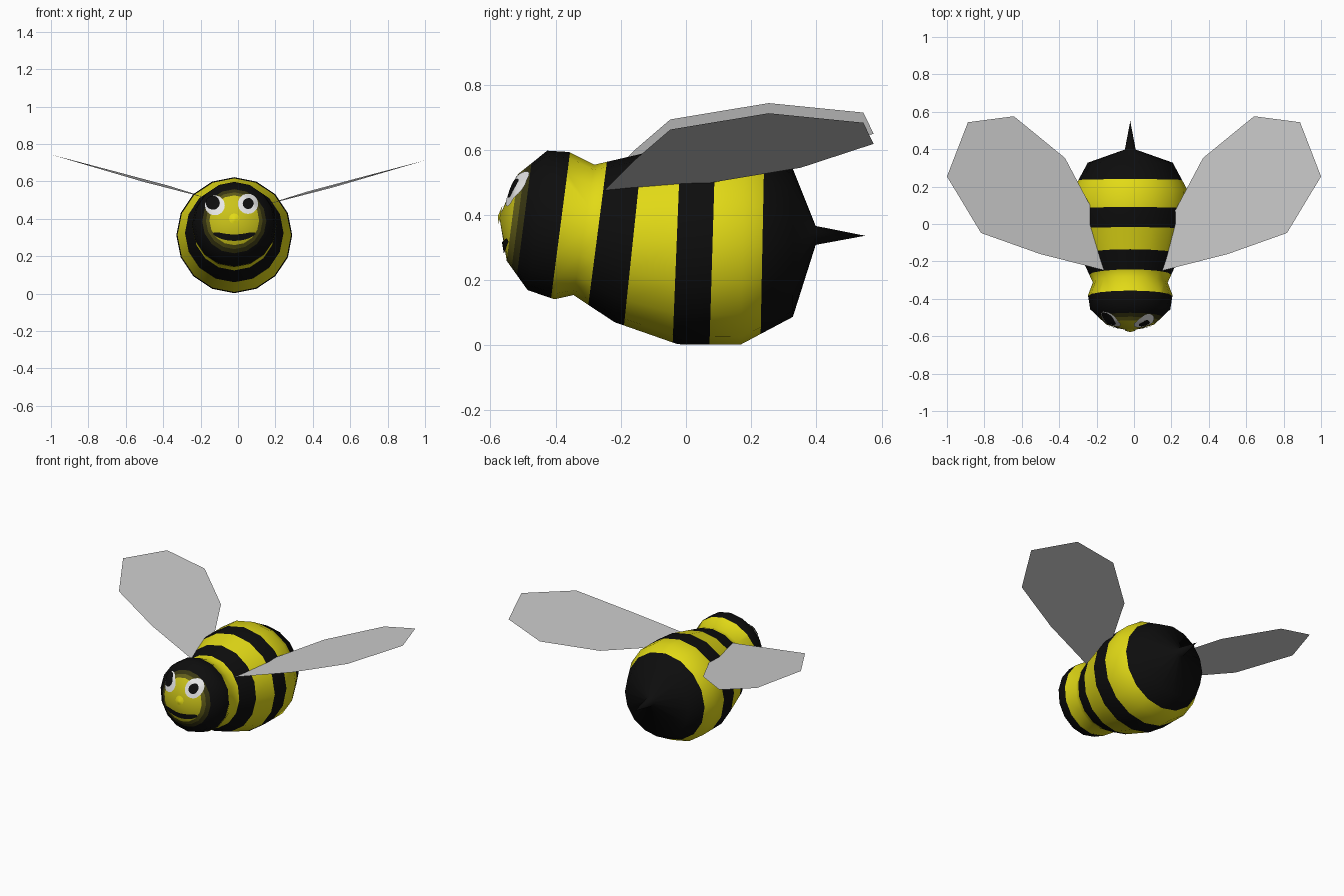
import bpy, bmesh, math
from mathutils import Vector
from mathutils.bvhtree import BVHTree

if "Cube" in bpy.data.objects:
    bpy.data.objects.remove(bpy.data.objects["Cube"])

CX = -0.02  # body axis
SIDES = 16


def material(name, r, g, b):
    m = bpy.data.materials.new(name)
    m.diffuse_color = (r, g, b, 1)
    m.use_nodes = True
    m.node_tree.nodes["Principled BSDF"].inputs["Base Color"].default_value = m.diffuse_color
    return m


yellow = material("yellow", 0.76, 0.70, 0.008)
black = material("black", 0.004, 0.004, 0.004)
face_yellow = material("face yellow", 0.60, 0.55, 0.01)
olive = material("olive", 0.12, 0.11, 0.01)
dark_olive = material("dark olive", 0.04, 0.037, 0.006)
white = material("white", 0.80, 0.80, 0.80)
grey = material("wing grey", 0.60, 0.60, 0.60)


def finish(name, bm, mats, smooth=True):
    me = bpy.data.meshes.new(name)
    bm.to_mesh(me)
    for m in mats:
        me.materials.append(m)
    ob = bpy.data.objects.new(name, me)
    bpy.context.collection.objects.link(ob)
    if smooth:
        bpy.ops.object.select_all(action='DESELECT')
        ob.select_set(True)
        bpy.context.view_layer.objects.active = ob
        bpy.ops.object.shade_smooth_by_angle(angle=math.radians(65))
    return ob


# Body: leaning rings as (y, z, radius, lean), closed by a nose and a sting tip
rings = [(-0.533, 0.392, 0.133, 0.13), (-0.456, 0.383, 0.214, 0.14),
         (-0.381, 0.367, 0.226, 0.10), (-0.313, 0.354, 0.200, 0.16),
         (-0.192, 0.326, 0.255, 0.11), (-0.010, 0.312, 0.309, 0.05),
         (0.174, 0.312, 0.310, 0.02), (0.328, 0.314, 0.227, 0.0),
         (0.398, 0.337, 0.029, 0.0)]
bm = bmesh.new()
loops = []
for y, z, r, lean in rings:
    loop = []
    for i in range(SIDES):
        a = 2 * math.pi * i / SIDES
        h = r * math.sin(a)
        loop.append(bm.verts.new((CX + r * math.cos(a), y + lean * h, z + h)))
    loops.append(loop)
nose_tip = bm.verts.new((CX, -0.573, 0.394))
sting_tip = bm.verts.new((CX, 0.55, 0.336))
for i in range(SIDES):
    j = (i + 1) % SIDES
    bm.faces.new((nose_tip, loops[0][i], loops[0][j]))
    for a, b in zip(loops, loops[1:]):
        bm.faces.new((a[i], b[i], b[j], a[j]))
    bm.faces.new((loops[-1][i], sting_tip, loops[-1][j]))
bmesh.ops.recalc_face_normals(bm, faces=bm.faces)
head_surface = BVHTree.FromBMesh(bm)

# Stripes: leaning cuts as (y at z = 0.33, lean)
cuts = [(-0.541, 0.13), (-0.523, 0.13), (-0.504, 0.13), (-0.390, 0.13),
        (-0.273, 0.13), (-0.162, 0.105), (-0.028, 0.04), (0.082, 0.03),
        (0.235, 0.02)]
band_colours = [1, 2, 3, 4, 0, 4, 0, 4, 0, 4]
slots = [yellow, face_yellow, olive, dark_olive, black]
for y, lean in cuts:
    bmesh.ops.bisect_plane(bm, geom=bm.verts[:] + bm.edges[:] + bm.faces[:], dist=1e-5,
                           plane_co=(0, y, 0.33), plane_no=Vector((0, 1, -lean)).normalized())
for f in bm.faces:
    c = f.calc_center_median()
    band = sum(c.y > y + lean * (c.z - 0.33) for y, lean in cuts)
    f.material_index = band_colours[band]
finish("body", bm, slots)


# Face details: thin patches laid onto the head
def patch(name, shape, mat, lift, nu, nv):
    bm = bmesh.new()
    grid = []
    for i in range(nu + 1):
        row = []
        for j in range(nv + 1):
            x, z = shape(i / nu, j / nv)
            hit, normal, _, _ = head_surface.ray_cast(Vector((x, -2, z)), Vector((0, 1, 0)))
            row.append(bm.verts.new(hit + normal * lift))
        grid.append(row)
    for i in range(nu):
        for j in range(nv):
            bm.faces.new((grid[i][j], grid[i + 1][j], grid[i + 1][j + 1], grid[i][j + 1]))
    bmesh.ops.remove_doubles(bm, verts=bm.verts, dist=1e-5)
    bmesh.ops.recalc_face_normals(bm, faces=bm.faces)
    if sum(f.normal.y for f in bm.faces) > 0:
        bmesh.ops.reverse_faces(bm, faces=bm.faces)
    return finish(name, bm, [mat])


def disc(name, x, z, r, mat, lift):
    def shape(u, v):
        a = 2 * math.pi * u
        return x + r * v * math.cos(a), z + r * v * math.sin(a)
    return patch(name, shape, mat, lift, 24, 5)


disc("eye_left", -0.122, 0.470, 0.052, white, 0.004)
disc("pupil_left", -0.132, 0.482, 0.036, black, 0.008)
disc("eye_right", 0.052, 0.478, 0.053, white, 0.004)
disc("pupil_right", 0.052, 0.478, 0.028, black, 0.008)
disc("nose", CX, 0.400, 0.026, yellow, 0.005)


def smile(u, v):
    s = 2 * u - 1
    middle = 0.300 + 0.022 * s * s
    return CX + 0.11 * s, middle + (v - 0.5) * 0.034 * math.sqrt(max(0.04, 1 - s ** 4))


patch("mouth", smile, black, 0.005, 24, 4)

# Wings: thin flat sheets, the left one a little higher
outline = [(0.13, -0.255, 0.470), (0.503, -0.16, 0.566), (0.818, -0.048, 0.662),
           (1.0, 0.254, 0.712), (0.888, 0.544, 0.683), (0.642, 0.576, 0.618),
           (0.369, 0.353, 0.545), (0.20, 0.035, 0.492)]
for name, side, rise in (("wing_right", 1, 0.0), ("wing_left", -1, 0.031)):
    bm = bmesh.new()
    f = bm.faces.new([bm.verts.new((side * x, y, z + rise)) for x, y, z in outline])
    f.normal_update()
    if f.normal.z < 0:
        f.normal_flip()
    finish(name, bm, [grey], smooth=False)
